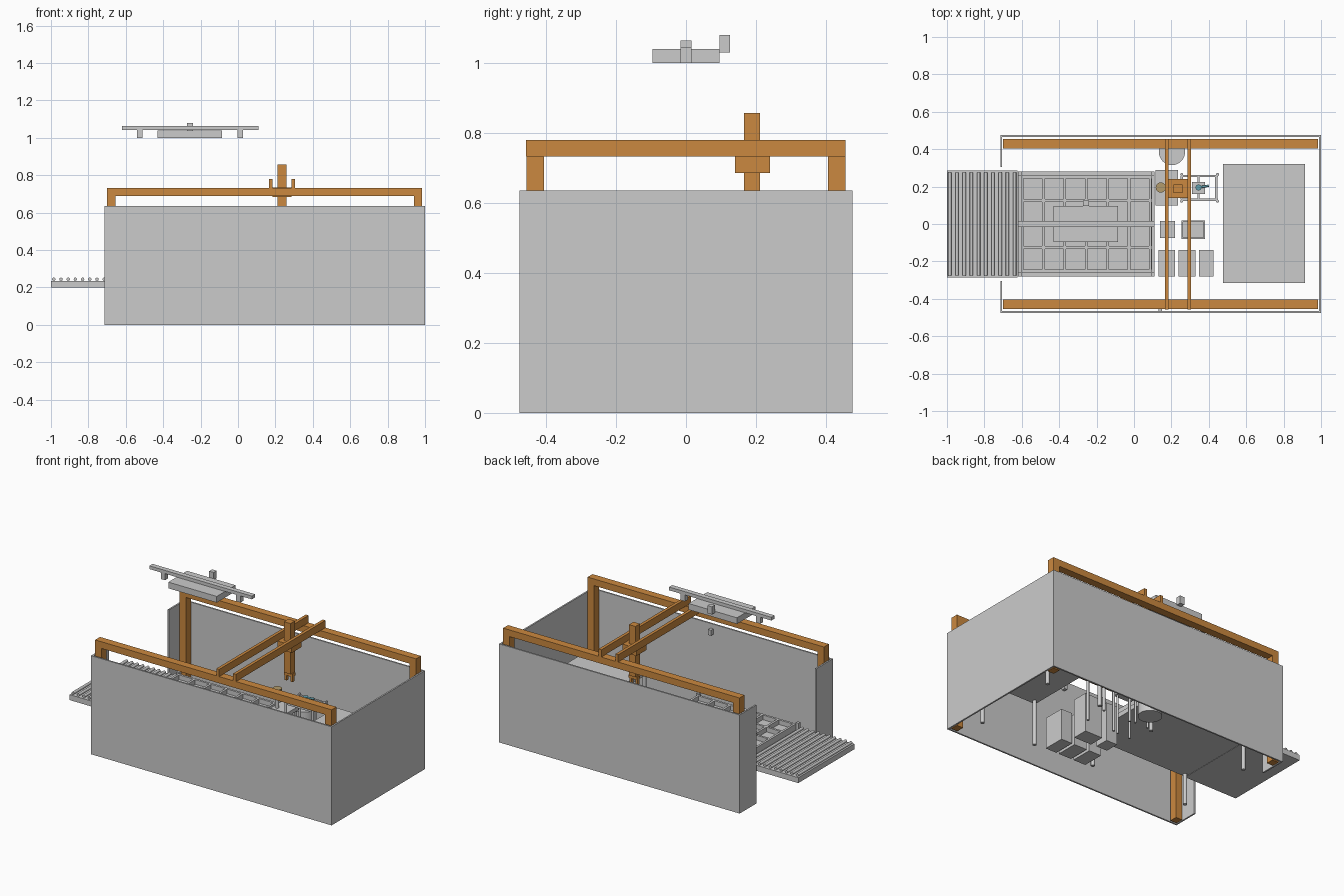
import bpy, bmesh
from mathutils import Matrix, Vector

if "Cube" in bpy.data.objects:
    bpy.data.objects.remove(bpy.data.objects["Cube"])


def material(name, rgb):
    m = bpy.data.materials.new(name)
    m.diffuse_color = (*rgb, 1)
    m.use_nodes = True
    m.node_tree.nodes["Principled BSDF"].inputs["Base Color"].default_value = m.diffuse_color
    return m


ORANGE = material("orange", (0.60, 0.25, 0.05))
TAN = material("tan", (0.45, 0.33, 0.15))
TEAL = material("teal", (0.12, 0.35, 0.42))


def finish(name, bm, mat=None):
    mesh = bpy.data.meshes.new(name)
    bm.to_mesh(mesh)
    bm.free()
    ob = bpy.data.objects.new(name, mesh)
    bpy.context.collection.objects.link(ob)
    if mat:
        mesh.materials.append(mat)
    return ob


def boxes(name, extents, mat=None):
    """One object from boxes given as (x0, x1, y0, y1, z0, z1)."""
    bm = bmesh.new()
    for x0, x1, y0, y1, z0, z1 in extents:
        mtx = Matrix.Translation(((x0 + x1) / 2, (y0 + y1) / 2, (z0 + z1) / 2))
        bmesh.ops.create_cube(bm, size=1, matrix=mtx @ Matrix.Diagonal((x1 - x0, y1 - y0, z1 - z0, 1)))
    return finish(name, bm, mat)


def rods(name, segments, radius, mat=None, sides=16):
    """One object from cylinders given as (start, end) pairs."""
    bm = bmesh.new()
    for a, b in segments:
        a, b = Vector(a), Vector(b)
        rot = (b - a).to_track_quat('Z', 'Y').to_matrix().to_4x4()
        bmesh.ops.create_cone(bm, cap_ends=True, segments=sides, radius1=radius, radius2=radius,
                              depth=(b - a).length, matrix=Matrix.Translation((a + b) / 2) @ rot)
    ob = finish(name, bm, mat)
    bpy.context.view_layer.objects.active = ob
    ob.select_set(True)
    bpy.ops.object.shade_smooth_by_angle()
    ob.select_set(False)
    return ob


def legs(name, xs, ys, top, radius=0.012):
    rods(name, [((x, y, 0), (x, y, top)) for x in xs for y in ys], radius)


def open_bin(name, x0, x1, y0, y1, h, t=0.008):
    boxes(name, [(x0, x1, y0, y1, 0, 0.01), (x0, x0 + t, y0, y1, 0, h), (x1 - t, x1, y0, y1, 0, h),
                 (x0 + t, x1 - t, y0, y0 + t, 0, h), (x0 + t, x1 - t, y1 - t, y1, 0, h)])


# Enclosure: open top and bottom, doorway in the left wall
H, T = 0.635, 0.01
for side, s in (("front", -1), ("back", 1)):
    y0, y1 = sorted((s * 0.475, s * (0.475 - T)))
    boxes(side + "_wall", [(-0.715, 1, y0, y1, 0, H)])
    y0, y1 = sorted((s * 0.305, s * (0.475 - T)))
    boxes(side + "_door_jamb", [(-0.715, -0.715 + T, y0, y1, 0, H)])
boxes("right_wall", [(1 - T, 1, -0.475 + T, 0.475 - T, 0, H)])
boxes("stop_button", [(0.13, 0.15, -0.465, -0.44, 0.57, 0.605)])

# Gantry rails on corner posts
for side, s in (("front", -1), ("back", 1)):
    y0, y1 = sorted((s * 0.405, s * 0.455))
    boxes(side + "_gantry_rail", [(-0.70, 0.985, y0, y1, 0.69, 0.733)], ORANGE)
    boxes(side + "_gantry_posts", [(x, x + 0.045, y0, y1, 0, 0.69) for x in (-0.70, 0.94)], ORANGE)

# Moving bridge, carriage, vertical ram and gripper
boxes("bridge_beams", [(x, x + 0.02, -0.457, 0.455, 0.733, 0.78) for x in (0.165, 0.285)], ORANGE)
boxes("carriage", [(0.185, 0.285, 0.14, 0.24, 0.685, 0.735)], ORANGE)
boxes("vertical_ram", [(0.212, 0.258, 0.166, 0.212, 0.53, 0.857)], ORANGE)
boxes("gripper_body", [(0.205, 0.265, 0.175, 0.205, 0.51, 0.53)], ORANGE)
boxes("gripper_fingers", [(x, x + 0.014, 0.18, 0.20, 0.475, 0.51) for x in (0.207, 0.249)], ORANGE)

# Overhead lighting and cameras, floating
boxes("overhead_bar", [(-0.62, 0.11, -0.016, 0.016, 1.043, 1.064)])
boxes("overhead_light_panel", [(-0.43, -0.085, -0.095, 0.095, 1.0, 1.04)])
boxes("overhead_cameras", [(x - 0.015, x + 0.015, -0.015, 0.015, 1.0, 1.043) for x in (-0.525, 0.013)])
boxes("depth_camera", [(-0.272, -0.24, 0.095, 0.125, 1.03, 1.08)])

# Infeed roller conveyor
boxes("conveyor_bed", [(-1, -0.622, -0.285, 0.285, 0.20, 0.235)])
rods("conveyor_rollers", [((-0.985 + 0.0385 * i, -0.275, 0.244), (-0.985 + 0.0385 * i, 0.275, 0.244))
                          for i in range(10)], 0.009)

# Sorting table with a six by four compartment tray
boxes("tray_table", [(-0.62, 0.11, -0.28, 0.28, 0.20, 0.23)])
legs("tray_table_legs", (-0.6, 0.09), (-0.26, 0.26), 0.20)
boxes("tray_floor", [(-0.605, 0.095, -0.258, 0.258, 0.23, 0.24)])
boxes("tray_dividers",
      [(x - 0.007, x + 0.007, -0.258, 0.258, 0.24, 0.27) for x in [-0.598 + 0.1143 * i for i in range(7)]]
      + [(-0.605, 0.095, y - 0.007, y + 0.007, 0.24, 0.27) for y in [-0.251 + 0.1255 * i for i in range(5)]])
boxes("tray_locators", [(x - 0.01, x + 0.01, y - 0.01, y + 0.01, 0.23, 0.275)
                        for x in (-0.61, 0.10) for y in (-0.27, 0.27)])

# Work table at the right end
boxes("work_table_top", [(0.475, 0.915, -0.315, 0.32, 0.29, 0.315)])
legs("work_table_legs", (0.50, 0.89), (-0.29, 0.29), 0.29)

# Output bins, cabinets and the round bin
for i, (x0, x1) in enumerate(((0.13, 0.218), (0.237, 0.328), (0.347, 0.425))):
    boxes("output_box_%d" % (i + 1), [(x0, x1, -0.28, -0.14, 0, 0.20)])
boxes("small_cabinet", [(0.14, 0.218, -0.075, 0.015, 0, 0.25)])
open_bin("square_bin", 0.255, 0.38, -0.08, 0.02, 0.25)
boxes("square_bin_lid", [(0.263, 0.372, -0.072, 0.012, 0.225, 0.235)])
rods("round_bin", [((0.203, 0.385, 0), (0.203, 0.385, 0.22))], 0.07, sides=32)

# Small station beside the tray
boxes("station_top", [(0.115, 0.235, 0.10, 0.29, 0.25, 0.275)])
legs("station_legs", (0.13, 0.22), (0.115, 0.275), 0.25, 0.007)
rods("station_post", [((0.143, 0.195, 0.275), (0.143, 0.195, 0.385))], 0.012)
rods("station_disc", [((0.143, 0.195, 0.385), (0.143, 0.195, 0.40))], 0.027, TAN, 24)

# Inspection fixture frame with a part on its stage
legs("fixture_legs", (0.255, 0.447), (0.122, 0.265), 0.37, 0.008)
boxes("fixture_frame",
      [(0.25, 0.45, y - 0.006, y + 0.006, 0.35, 0.365) for y in (0.13, 0.257)]
      + [(x - 0.006, x + 0.006, 0.13, 0.257, 0.35, 0.365) for x in (0.255, 0.345, 0.44)])
boxes("fixture_stage", [(0.31, 0.38, 0.16, 0.225, 0.365, 0.38)])
rods("fixture_part", [((0.345, 0.195, 0.38), (0.345, 0.195, 0.40))], 0.016, TEAL, 20)
rods("fixture_part_arm", [((0.345, 0.195, 0.395), (0.40, 0.205, 0.395))], 0.006, TEAL)
